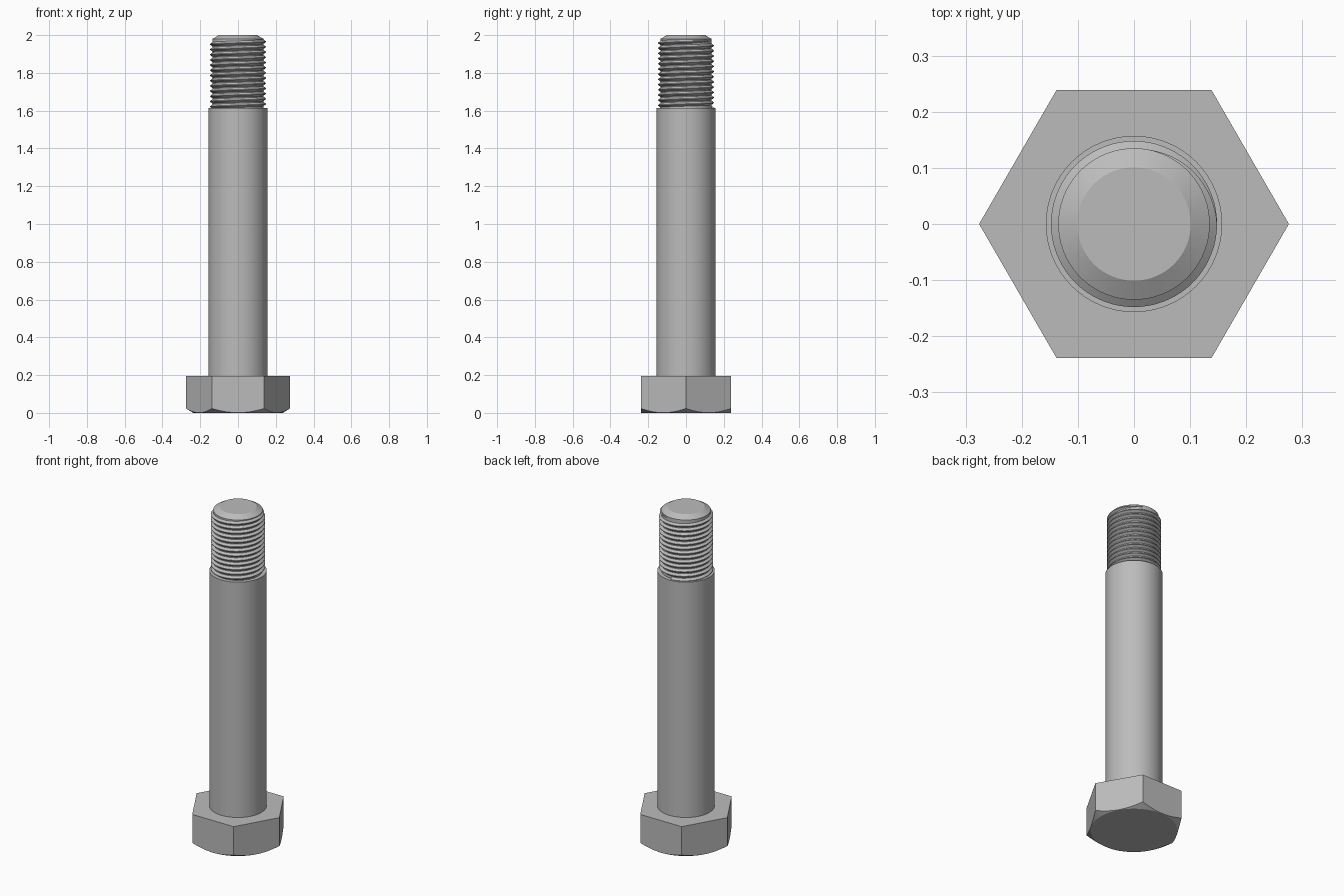
import bpy, bmesh, math

if "Cube" in bpy.data.objects:
    bpy.data.objects.remove(bpy.data.objects["Cube"])

HEAD_R, HEAD_H = 0.276, 0.195
SHANK_R, SHANK_TOP = 0.157, 1.615
CORE_R, CREST_R = 0.135, 0.148
PITCH, THREAD_TOP = 0.0275, 1.972
TAU = 2 * math.pi

steel = bpy.data.materials.new("steel grey")
steel.use_nodes = True
colour = (0.5, 0.5, 0.5, 1)
steel.diffuse_color = colour
steel.node_tree.nodes["Principled BSDF"].inputs["Base Color"].default_value = colour


def finish(name, bm, smooth=None):
    bmesh.ops.recalc_face_normals(bm, faces=bm.faces)
    mesh = bpy.data.meshes.new(name)
    bm.to_mesh(mesh)
    bm.free()
    mesh.materials.append(steel)
    obj = bpy.data.objects.new(name, mesh)
    bpy.context.collection.objects.link(obj)
    if smooth:
        bpy.ops.object.select_all(action="DESELECT")
        obj.select_set(True)
        bpy.context.view_layer.objects.active = obj
        bpy.ops.object.shade_smooth_by_angle(angle=math.radians(smooth))
    return obj


def lathe(name, profile, sides=96, smooth=None):
    """Closed solid of revolution from (radius, height) points."""
    bm = bmesh.new()
    rings = [[bm.verts.new((r * math.cos(TAU * i / sides), r * math.sin(TAU * i / sides), z))
              for i in range(sides)] for r, z in profile]
    for low, high in zip(rings, rings[1:]):
        for i in range(sides):
            j = (i + 1) % sides
            bm.faces.new((low[i], low[j], high[j], high[i]))
    bm.faces.new(rings[0][::-1])
    bm.faces.new(rings[-1])
    return finish(name, bm, smooth)


# Hexagonal head, its lower corners trimmed by a cone
head = lathe("hex_head", [(HEAD_R, 0), (HEAD_R, HEAD_H)], sides=6)
cutter = lathe("head_chamfer_cutter", [(0.237, 0), (0.237 + 0.4, 0.4 * 0.6), (0.637, 0.5)])
cutter.hide_render = True
trim = head.modifiers.new("corner_chamfer", "BOOLEAN")
trim.operation, trim.solver, trim.object = "INTERSECT", "EXACT", cutter
bpy.context.view_layer.objects.active = head
bpy.ops.object.modifier_apply(modifier=trim.name)
bpy.data.objects.remove(cutter)

# Plain shank
lathe("shank", [(SHANK_R, HEAD_H - 0.01), (SHANK_R, SHANK_TOP)], smooth=30)

# Threaded end core with chamfered tip
lathe("thread_core", [(CORE_R, SHANK_TOP - 0.01), (CORE_R, 1.98), (0.101, 2)], smooth=25)

# Right-handed helical ridge, fading out over its last quarter turn
STEPS = 72
turns = 13
count = turns * STEPS
bm = bmesh.new()
sections = []
for i in range(count + 1):
    angle = TAU * (i / STEPS + 0.25)
    z = THREAD_TOP - PITCH * (count - i) / STEPS
    fade = min(1, (count - i) / (STEPS / 4))
    root = CORE_R - 0.002
    crest = root + (CREST_R - root) * fade
    section = [(root, -0.47), (crest, -0.06), (crest, 0.06), (root, 0.47)]
    sections.append([bm.verts.new((r * math.cos(angle), r * math.sin(angle),
                                   z + h * PITCH * max(fade, 0.05))) for r, h in section])
for a, b in zip(sections, sections[1:]):
    for k in range(4):
        n = (k + 1) % 4
        bm.faces.new((a[k], b[k], b[n], a[n]))
bm.faces.new(sections[0])
bm.faces.new(sections[-1])
finish("thread_ridge", bm, smooth=25)
